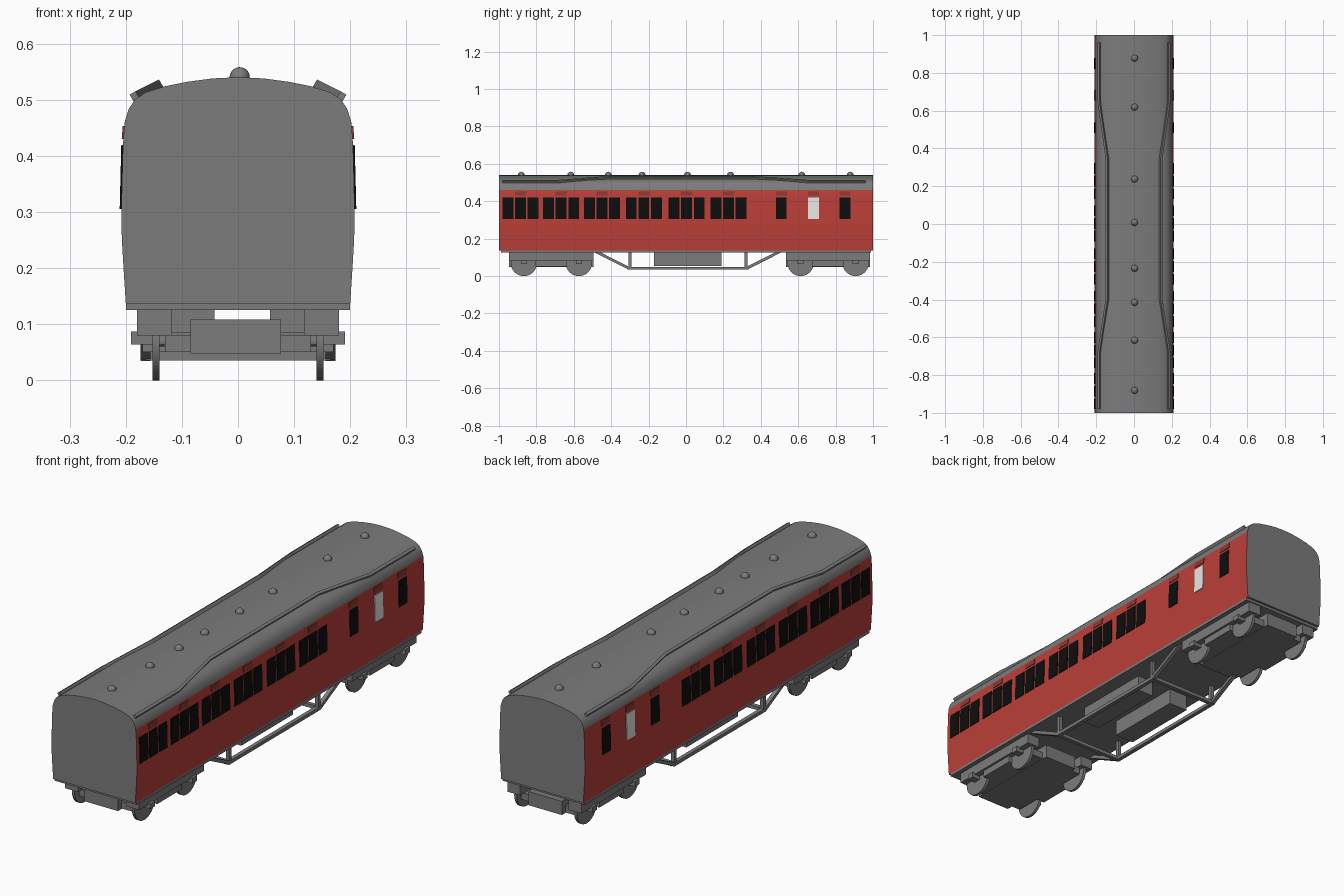
import bpy, bmesh, math
from mathutils import Vector, Matrix

if "Cube" in bpy.data.objects:
    bpy.data.objects.remove(bpy.data.objects["Cube"])


def material(name, rgb):
    m = bpy.data.materials.new(name)
    m.diffuse_color = (*rgb, 1)
    m.use_nodes = True
    m.node_tree.nodes["Principled BSDF"].inputs["Base Color"].default_value = m.diffuse_color
    return m


GREY = material("grey", (0.2, 0.2, 0.2))
RED = material("carriage red", (0.50, 0.05, 0.04))
DARK_RED = material("dark red", (0.27, 0.04, 0.035))
BLACK = material("black glass", (0.004, 0.004, 0.004))
WHITE = material("white glass", (0.85, 0.85, 0.85))


def finish(name, bm, *mats, smooth=False):
    bmesh.ops.recalc_face_normals(bm, faces=bm.faces)
    me = bpy.data.meshes.new(name)
    bm.to_mesh(me)
    bm.free()
    for m in mats:
        me.materials.append(m)
    ob = bpy.data.objects.new(name, me)
    bpy.context.collection.objects.link(ob)
    if smooth:
        bpy.ops.object.select_all(action='DESELECT')
        ob.select_set(True)
        bpy.context.view_layer.objects.active = ob
        bpy.ops.object.shade_smooth_by_angle(angle=math.radians(30))
    return ob


def add_box(bm, x, y, z):
    """Box from (min, max) ranges."""
    size = [r[1] - r[0] for r in (x, y, z)]
    mid = [(r[1] + r[0]) / 2 for r in (x, y, z)]
    bmesh.ops.create_cube(bm, size=1, matrix=Matrix.Translation(mid) @ Matrix.Diagonal((*size, 1)))


def add_bar(bm, p, q, w, h):
    """Rectangular bar between two points."""
    p, q = Vector(p), Vector(q)
    rot = (q - p).to_track_quat('Y', 'Z').to_matrix().to_4x4()
    size = Matrix.Diagonal((w, (q - p).length, h, 1))
    bmesh.ops.create_cube(bm, size=1, matrix=Matrix.Translation((p + q) / 2) @ rot @ size)


def add_disc(bm, x, y, z, r, depth, n):
    mat = Matrix.Translation((x, y, z)) @ Matrix.Rotation(math.pi / 2, 4, 'Y')
    bmesh.ops.create_cone(bm, cap_ends=True, segments=n, radius1=r, radius2=r, depth=depth, matrix=mat)


# Body shell: half cross-section mirrored and extruded along y
SIDE = [(0.200, 0.137), (0.204, 0.20), (0.207, 0.25), (0.208, 0.30), (0.205, 0.42), (0.202, 0.46)]
ROOF = [(0.195, 0.483), (0.184, 0.50), (0.165, 0.513), (0.13, 0.524), (0.09, 0.532), (0.045, 0.538)]
half = SIDE + ROOF
section = half + [(0, 0.54)] + [(-x, z) for x, z in reversed(half)]
bm = bmesh.new()
face = bm.faces.new([bm.verts.new((x, -1, z)) for x, z in section])
ext = bmesh.ops.extrude_face_region(bm, geom=[face])
bmesh.ops.translate(bm, vec=(0, 2, 0), verts=[v for v in ext["geom"] if isinstance(v, bmesh.types.BMVert)])
bmesh.ops.recalc_face_normals(bm, faces=bm.faces)
for f in bm.faces:
    red = abs(f.normal.x) > 0.8 and f.calc_center_median().z < 0.46
    f.material_index = 1 if red else 0
finish("carriage_body", bm, GREY, RED, smooth=True)

# Underframe floor
bm = bmesh.new()
add_box(bm, (-0.2, 0.2), (-0.99, 0.99), (0.125, 0.138))
finish("floor_frame", bm, GREY)


# Windows and hoods: thin plates following the side
def side_x(z):
    for (x0, z0), (x1, z1) in zip(SIDE, SIDE[1:]):
        if z0 <= z <= z1:
            return x0 + (x1 - x0) * (z - z0) / (z1 - z0)


def plates(name, centres, width, z0, z1, mat, out=0.003):
    bm = bmesh.new()
    for s in (-1, 1):
        for c in centres:
            rings = []
            for d in (-0.003, out):
                rings.append([bm.verts.new((s * (side_x(z) + d), c + y * width / 2, z))
                              for y, z in ((-1, z0), (1, z0), (1, z1), (-1, z1))])
            a, b = rings
            bm.faces.new(a)
            bm.faces.new(b)
            for i in range(4):
                j = (i + 1) % 4
                bm.faces.new((a[i], a[j], b[j], b[i]))
    finish(name, bm, mat)


groups = [-0.885, -0.668, -0.449, -0.225, 0.003, 0.227]
panes = [g + k * 0.067 for g in groups for k in (-1, 0, 1)]
plates("windows", panes + [0.51, 0.85], 0.057, 0.305, 0.419, BLACK)
plates("frosted_windows", [0.682], 0.057, 0.305, 0.419, WHITE)
plates("window_hoods", groups + [0.51, 0.682, 0.85], 0.06, 0.43, 0.453, DARK_RED)

# Rain strips on the roof
bm = bmesh.new()
for s in (-1, 1):
    path = [(0.184, -0.98, 0.505), (0.184, -0.68, 0.505), (0.142, -0.40, 0.526),
            (0.142, 0.35, 0.526), (0.184, 0.65, 0.505), (0.184, 0.96, 0.505)]
    rings = []
    for x, y, z in path:
        ring = []
        for u, v in ((-1, -1), (1, -1), (1, 1), (-1, 1)):
            # u runs down the roof slope, v stands off it
            du, dv = u * 0.006, v * 0.008
            ring.append(bm.verts.new((s * (x + du * 0.87 + dv * 0.5), y, z - du * 0.5 + dv * 0.87)))
        rings.append(ring)
    for a, b in zip(rings, rings[1:]):
        for i in range(4):
            j = (i + 1) % 4
            bm.faces.new((a[i], a[j], b[j], b[i]))
    bm.faces.new(rings[0])
    bm.faces.new(rings[-1])
finish("roof_rain_strips", bm, GREY)

# Roof vents
bm = bmesh.new()
for y in (-0.881, -0.616, -0.415, -0.235, 0.008, 0.238, 0.619, 0.878):
    bmesh.ops.create_uvsphere(bm, u_segments=16, v_segments=10, radius=0.018,
                              matrix=Matrix.Translation((0.003, y, 0.540)))
finish("roof_vents", bm, GREY, smooth=True)

# Bogies
for label, cy in (("front", -0.72), ("rear", 0.76)):
    bm = bmesh.new()
    for s in (-1, 1):
        add_box(bm, sorted((s * 0.118, s * 0.18)), (cy - 0.225, cy + 0.225), (0.08, 0.126))
    add_box(bm, (-0.085, 0.077), (cy - 0.225, cy + 0.225), (0.048, 0.108))
    add_box(bm, (-0.17, 0.17), (cy - 0.085, cy + 0.085), (0.05, 0.085))
    add_box(bm, (-0.13, 0.13), (cy - 0.20, cy + 0.20), (0.05, 0.08))
    for w in (-0.147, 0.147):
        for s in (-1, 1):
            add_box(bm, sorted((s * 0.14, s * 0.191)), (cy + w - 0.016, cy + w + 0.016), (0.064, 0.087))
    finish(label + "_bogie_frame", bm, GREY)
    bm = bmesh.new()
    for w in (-0.147, 0.147):
        add_disc(bm, 0, cy + w, 0.07, 0.01, 0.29, 12)
        for s in (-1, 1):
            add_disc(bm, s * 0.146, cy + w, 0.07, 0.07, 0.013, 32)
    finish(label + "_wheels", bm, GREY, smooth=True)

# Underfloor truss
bm = bmesh.new()
for s in (-1, 1):
    x = s * 0.165
    add_bar(bm, (x, -0.31, 0.042), (x, 0.33, 0.042), 0.018, 0.015)
    add_bar(bm, (x, -0.49, 0.135), (x, -0.305, 0.042), 0.018, 0.015)
    add_bar(bm, (x, 0.325, 0.042), (x, 0.51, 0.135), 0.018, 0.015)
    for y in (-0.30, 0.32):
        add_box(bm, (x - 0.008, x + 0.008), (y - 0.008, y + 0.008), (0.04, 0.13))
for y in (-0.305, 0.325):
    add_box(bm, (-0.165, 0.165), (y - 0.009, y + 0.009), (0.035, 0.05))
finish("underfloor_truss", bm, GREY)

# Equipment boxes
bm = bmesh.new()
add_box(bm, (-0.135, -0.042), (-0.17, 0.19), (0.055, 0.13))
add_box(bm, (0.057, 0.135), (-0.17, 0.19), (0.055, 0.13))
finish("equipment_boxes", bm, GREY)
